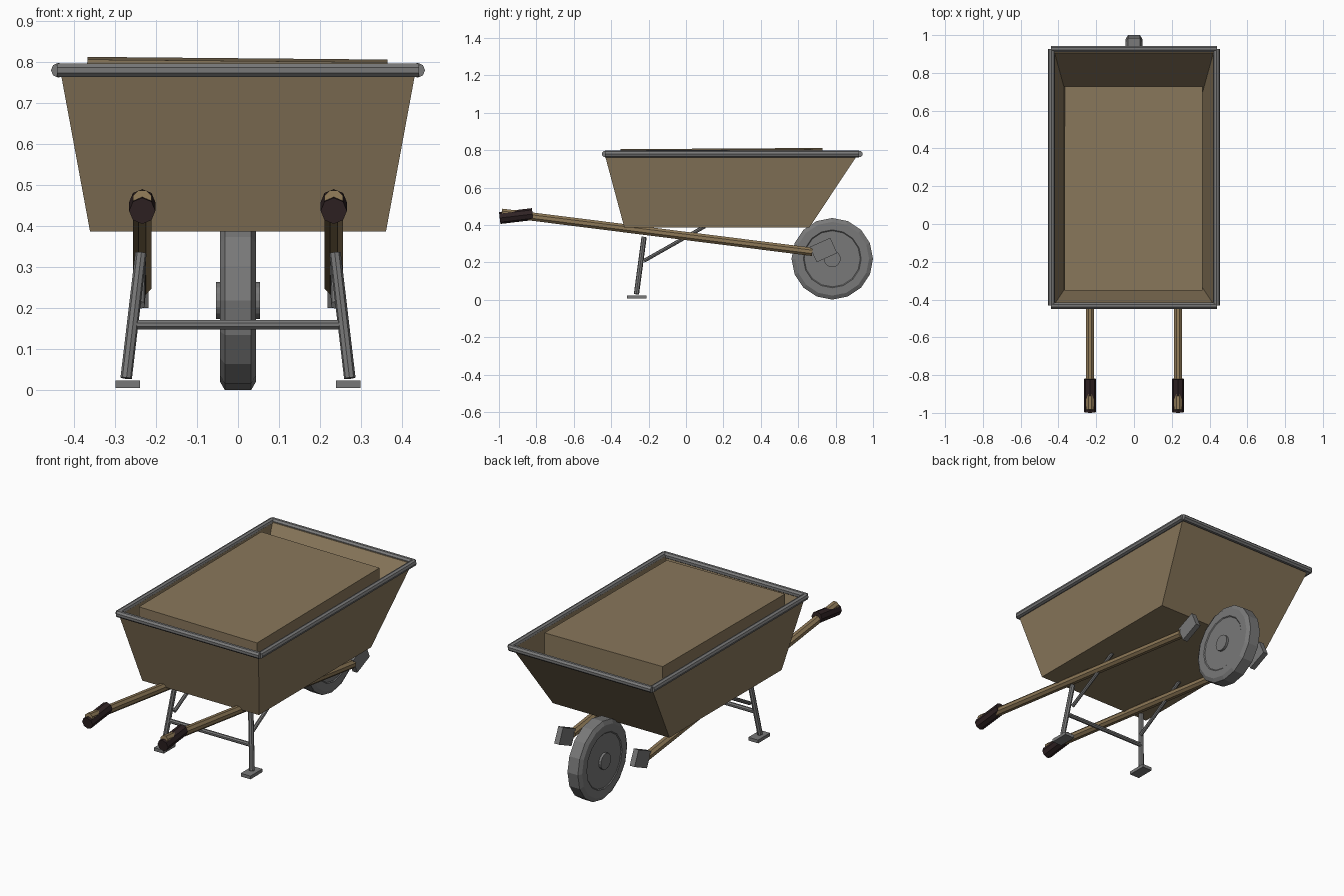
import bpy, bmesh, math
from mathutils import Vector, Matrix

if "Cube" in bpy.data.objects:
    bpy.data.objects.remove(bpy.data.objects["Cube"])


def mat(name, rgb):
    m = bpy.data.materials.new(name)
    m.diffuse_color = (*rgb, 1)
    m.use_nodes = True
    m.node_tree.nodes["Principled BSDF"].inputs["Base Color"].default_value = m.diffuse_color
    return m


WOOD = mat("tan wood", (0.25, 0.185, 0.105))
HANDLE = mat("light wood", (0.27, 0.19, 0.095))
METAL = mat("grey metal", (0.19, 0.19, 0.19))
GRIP = mat("dark grip", (0.028, 0.016, 0.017))


def finish(bm, name, material):
    bmesh.ops.recalc_face_normals(bm, faces=bm.faces)
    me = bpy.data.meshes.new(name)
    bm.to_mesh(me)
    bm.free()
    me.materials.append(material)
    ob = bpy.data.objects.new(name, me)
    bpy.context.collection.objects.link(ob)
    return ob


def tube(name, a, b, r, material, sides=8, turn=0.0):
    a, b = Vector(a), Vector(b)
    d = b - a
    bm = bmesh.new()
    m = Matrix.Translation((a + b) / 2) @ d.to_track_quat('Z', 'Y').to_matrix().to_4x4() @ Matrix.Rotation(turn, 4, 'Z')
    bmesh.ops.create_cone(bm, cap_ends=True, segments=sides, radius1=r, radius2=r, depth=d.length, matrix=m)
    return finish(bm, name, material)


def box(name, c, size, material, rot=(0, 0, 0)):
    bm = bmesh.new()
    bmesh.ops.create_cube(bm, size=1, matrix=Matrix.Diagonal((*size, 1)))
    ob = finish(bm, name, material)
    ob.location, ob.rotation_euler = c, rot
    return ob


# tray: open tapered shell with wall thickness
def ring(bm, x, y0, y1, z):
    return [bm.verts.new(p) for p in ((-x, y0, z), (x, y0, z), (x, y1, z), (-x, y1, z))]


bm = bmesh.new()
rings = [ring(bm, 0.36, -0.33, 0.66, 0.387), ring(bm, 0.433, -0.436, 0.922, 0.782),
         ring(bm, 0.42, -0.423, 0.905, 0.782), ring(bm, 0.35, -0.318, 0.65, 0.402)]
for lo, hi in zip(rings, rings[1:]):
    for i in range(4):
        j = (i + 1) % 4
        bm.faces.new((lo[i], lo[j], hi[j], hi[i]))
bm.faces.new(rings[0])
bm.faces.new(rings[3])
finish(bm, "tray", WOOD)

# load block in the tray
box("load", (-0.003, 0.19, 0.655), (0.73, 1.08, 0.30), WOOD, (0.006, 0.009, 0))

# rim tubes
RZ = 0.779
for s, n in ((-1, "left"), (1, "right")):
    tube("rim_" + n, (s * 0.437, -0.432, RZ), (s * 0.437, 0.926, RZ), 0.018, METAL)
for y, n in ((-0.433, "front"), (0.927, "back")):
    tube("rim_" + n, (-0.44, y, RZ), (0.44, y, RZ), 0.018, METAL, 8, math.pi / 8)

# wheel: turned profile of (radius, x)
half = [(0.045, 0.053), (0.045, 0.040), (0.15, 0.040), (0.155, 0.044), (0.197, 0.044), (0.218, 0.032)]
prof = half + [(r, -x) for r, x in reversed(half)]
SEG = 16
bm = bmesh.new()
loops = []
for r, x in prof:
    loops.append([bm.verts.new((x, 0.782 + r * math.cos(t), 0.219 + r * math.sin(t)))
                  for t in (2 * math.pi * k / SEG for k in range(SEG))])
for a, b in zip(loops, loops[1:]):
    for i in range(SEG):
        j = (i + 1) % SEG
        bm.faces.new((a[i], a[j], b[j], b[i]))
bm.faces.new(loops[0])
bm.faces.new(loops[-1])
finish(bm, "wheel", METAL)

# mirrored parts on each side
for s, n in ((-1, "left"), (1, "right")):
    x = s * 0.233
    tube("handle_" + n, (x, -0.985, 0.465), (x, 0.675, 0.256), 0.024, HANDLE, 8, math.pi / 8)
    tube("grip_" + n, (x, -0.996, 0.437), (x, -0.82, 0.458), 0.032, GRIP)
    box("axle_bracket_" + n, (x, 0.735, 0.266), (0.03, 0.12, 0.09), METAL, (math.radians(24), 0, 0))
    tube("leg_" + n, (s * 0.236, -0.224, 0.335), (s * 0.272, -0.265, 0.03), 0.014, METAL)
    box("foot_" + n, (s * 0.268, -0.263, 0.015), (0.06, 0.105, 0.018), METAL)
    tube("leg_brace_" + n, (s * 0.236, -0.225, 0.208), (s * 0.232, 0.10, 0.392), 0.010, METAL)

# crossbar between legs
tube("leg_crossbar", (-0.252, -0.245, 0.16), (0.252, -0.245, 0.16), 0.012, METAL, 8, math.pi / 8)
